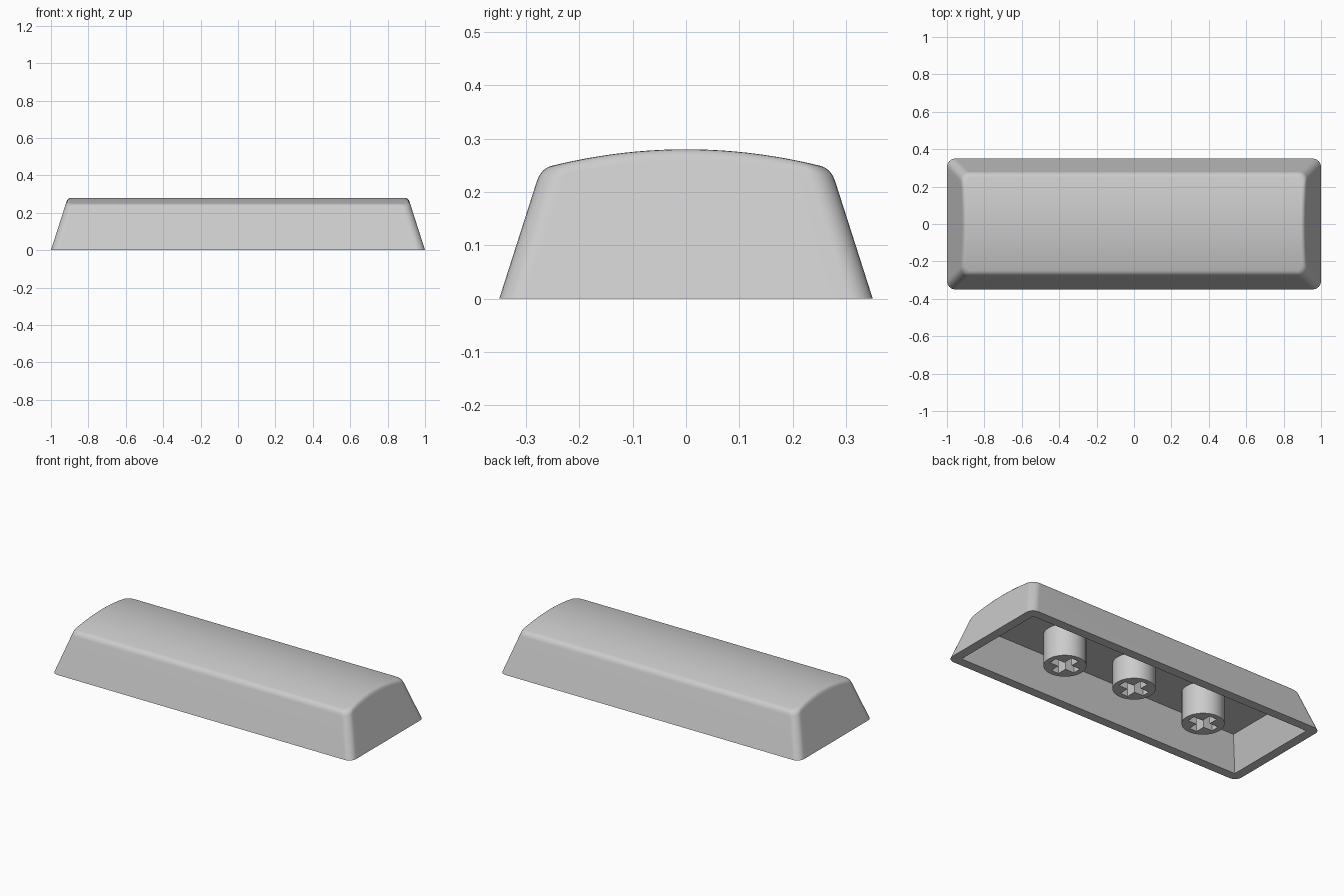
import bpy, bmesh, math

if "Cube" in bpy.data.objects:
    bpy.data.objects.remove(bpy.data.objects["Cube"])

WALL_SLOPE = 0.32      # inward lean of the walls per unit of height
CEILING = 0.19         # height of the hollow underside


def crown(y):
    """Height of the arched top at depth y."""
    return 0.28 - 0.49 * y * y


def half_outline(a, b, r, arc=7, side=18):
    """Right half of a rounded rectangle, from front to back."""
    pts = []
    for i in range(arc):
        t = -math.pi / 2 + math.pi / 2 * i / (arc - 1)
        pts.append((a - r + r * math.cos(t), -b + r + r * math.sin(t)))
    pts += [(a, (-1 + 2 * i / side) * (b - r)) for i in range(1, side)]
    return pts + [(x, -y) for x, y in pts[:arc][::-1]]


def flat_ring(a, b, r, z):
    return [(x, y, z) for x, y in half_outline(a, b, r)]


def crown_ring(drop, inset):
    """Ring on the tapered walls that follows the arched top."""
    ring = []
    for i in range(len(half_outline(1, 0.35, 0.05))):
        z = 0.25
        for _ in range(8):
            lean = WALL_SLOPE * z + inset
            x, y = half_outline(1 - lean, 0.35 - lean, 0.045 - 0.3 * inset)[i]
            z = crown(y) - drop
        ring.append((x, y, z))
    return ring


def finish(bm, name, mat):
    bmesh.ops.remove_doubles(bm, verts=bm.verts[:], dist=1e-5)
    bmesh.ops.recalc_face_normals(bm, faces=bm.faces[:])
    mesh = bpy.data.meshes.new(name)
    bm.to_mesh(mesh)
    bm.free()
    mesh.materials.append(mat)
    obj = bpy.data.objects.new(name, mesh)
    bpy.context.collection.objects.link(obj)
    bpy.ops.object.select_all(action='DESELECT')
    obj.select_set(True)
    bpy.context.view_layer.objects.active = obj
    bpy.ops.object.shade_smooth_by_angle(angle=math.radians(32))
    return obj


grey = bpy.data.materials.new("grey plastic")
grey.diffuse_color = (0.6, 0.6, 0.6, 1)
grey.use_nodes = True
grey.node_tree.nodes["Principled BSDF"].inputs["Base Color"].default_value = grey.diffuse_color

# Cap shell: hollow inside, rim, tapered walls, rounded edge, arched top
lean = WALL_SLOPE * CEILING
rings = [flat_ring(0.945 - lean, 0.295 - lean, 0, CEILING),
         flat_ring(0.945, 0.295, 0, 0),
         flat_ring(1.0, 0.35, 0.045, 0)]
rings += [crown_ring(d, i) for d, i in
          ((0.022, 0), (0.012, 0.001), (0.005, 0.005), (0.001, 0.011), (0, 0.018))]
bm = bmesh.new()
loops = []
for ring in rings:
    right = [bm.verts.new(p) for p in ring]
    left = [bm.verts.new((-x, y, z)) for x, y, z in ring]
    loops.append((right, left))
for (r0, l0), (r1, l1) in zip(loops, loops[1:]):
    lo, hi = r0 + l0[::-1], r1 + l1[::-1]
    for i in range(len(lo)):
        j = (i + 1) % len(lo)
        bm.faces.new((lo[i], lo[j], hi[j], hi[i]))
for right, left in (loops[0], loops[-1]):
    for i in range(len(right) - 1):
        # the sharp-cornered ceiling has no strip inside its corner points
        if (right[i].co - right[i + 1].co).length > 1e-5:
            bm.faces.new((right[i], right[i + 1], left[i + 1], left[i]))
shell = finish(bm, "cap_shell", grey)
shell.modifiers.new("even shading", 'WEIGHTED_NORMAL').keep_sharp = True


# Stems: round posts with a cross-shaped socket
def stem(name, x, bottom):
    bm = bmesh.new()
    n, w = 0.083, 0.025
    quarter = [(n, -w), (n, w), (w, w)]
    cross = []
    for k in range(4):
        c, s = round(math.cos(k * math.pi / 2)), round(math.sin(k * math.pi / 2))
        cross += [(px * c - py * s, px * s + py * c) for px, py in quarter]
    circle = [(0.114 * math.cos(math.tau * i / 40), 0.114 * math.sin(math.tau * i / 40))
              for i in range(40)]
    edges = []
    for outline in (circle, cross):
        vs = [bm.verts.new((x + px, py, bottom)) for px, py in outline]
        edges += [bm.edges.new((vs[i - 1], vs[i])) for i in range(len(vs))]
        top = [bm.verts.new((v.co.x, v.co.y, CEILING)) for v in vs]
        for i in range(len(vs)):
            bm.faces.new((vs[i - 1], vs[i], top[i], top[i - 1]))
    bmesh.ops.triangle_fill(bm, use_beauty=True, use_dissolve=False, edges=edges)
    finish(bm, name, grey)


stem("left_stem", -0.478, 0)
stem("middle_stem", 0, 0.037)
stem("right_stem", 0.478, 0)
